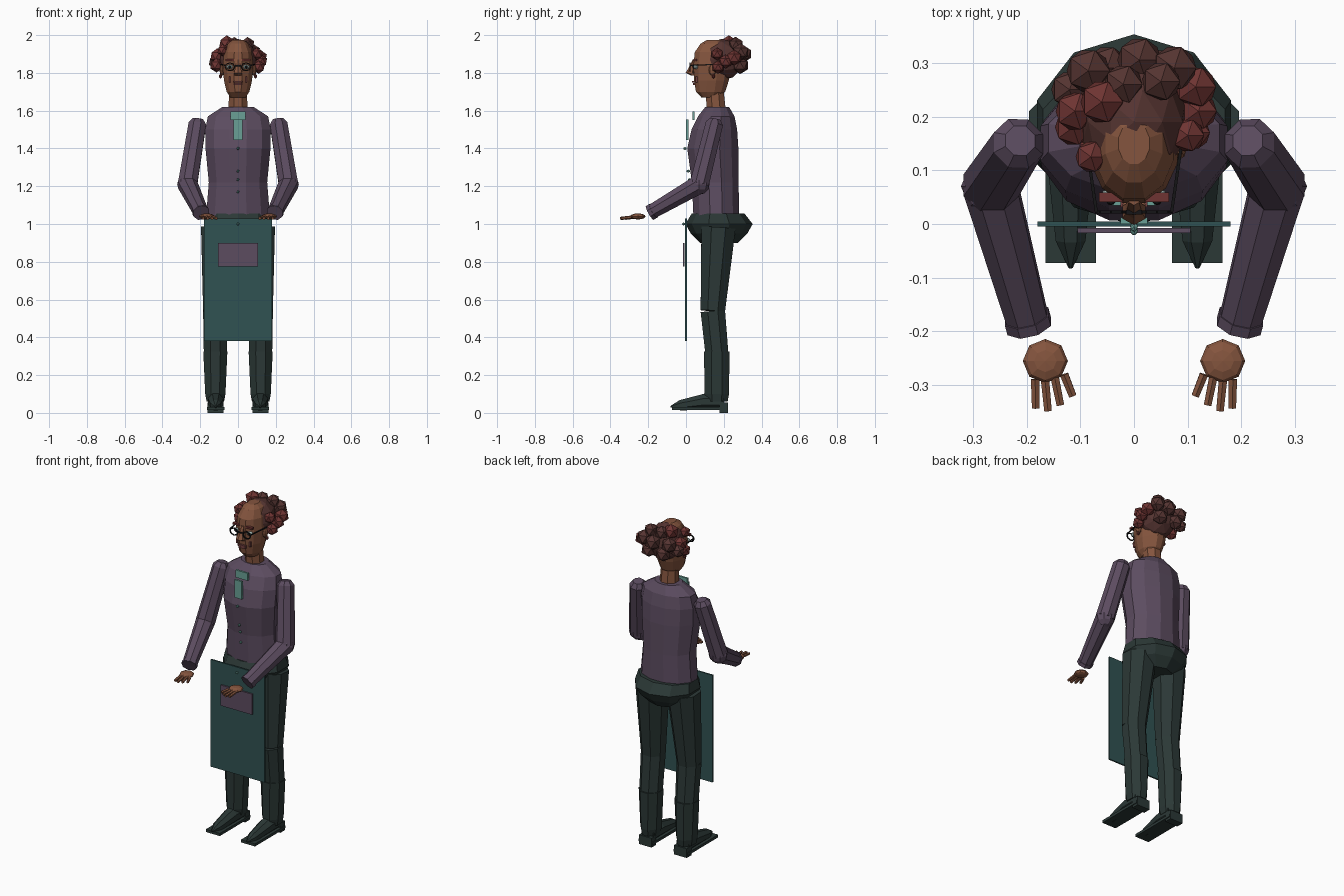
import bpy
import bmesh
import math
from mathutils import Vector, Matrix

default = bpy.data.objects.get("Cube")
if default:
    bpy.data.objects.remove(default, do_unlink=True)


def material(name, hex_colour):
    """Flat material from a hex colour, converted to linear values."""
    channels = [int(hex_colour[i:i + 2], 16) / 255 for i in (0, 2, 4)]
    colour = [((c + .055) / 1.055) ** 2.4 for c in channels] + [1]
    mat = bpy.data.materials.new(name)
    mat.use_nodes = True
    mat.diffuse_color = colour
    mat.node_tree.nodes["Principled BSDF"].inputs["Base Color"].default_value = colour
    return mat


skin = material("brown skin", "85553E")
shirt = material("plum shirt", "5C4C60")
trousers = material("dark green trousers", "2B3836")
apron = material("teal apron", "305252")
necktie = material("pale teal", "6AA096")
brown_hair = material("brown hair", "553431")
red_hair = material("red hair", "6E3432")
black = material("black frames", "151517")
lip = material("dull red lips", "744040")
eye_white = material("pale eye", "A4B8B4")


def finish(name, bm, mat):
    """Turn a bmesh into a flat shaded object."""
    bmesh.ops.recalc_face_normals(bm, faces=bm.faces)
    mesh = bpy.data.meshes.new(name)
    bm.to_mesh(mesh)
    bm.free()
    mesh.materials.append(mat)
    obj = bpy.data.objects.new(name, mesh)
    bpy.context.collection.objects.link(obj)
    return obj


def bridge(name, rings, mat):
    """Join rings of points into a closed skin with capped ends."""
    bm = bmesh.new()
    loops = [[bm.verts.new(point) for point in ring] for ring in rings]
    count = len(loops[0])
    for low, high in zip(loops, loops[1:]):
        for i in range(count):
            j = (i + 1) % count
            bm.faces.new((low[i], low[j], high[j], high[i]))
    bm.faces.new(loops[0])
    bm.faces.new(loops[-1])
    return finish(name, bm, mat)


def stack(name, levels, mat, sides=12, x=0):
    """Elliptical levels, each given as (y, z, half width, half depth)."""
    turns = [math.tau * (i + .5) / sides for i in range(sides)]
    rings = [[(x + rx * math.cos(a), y + ry * math.sin(a), z) for a in turns]
             for y, z, rx, ry in levels]
    return bridge(name, rings, mat)


def tube(name, path, radii, mat, sides=8):
    """Tapered limb that follows a path."""
    points = [Vector(p) for p in path]
    rings = []
    for i, point in enumerate(points):
        along = points[min(i + 1, len(points) - 1)] - points[max(i - 1, 0)]
        along.normalize()
        across = Vector((1, 0, 0))
        across = (across - along * across.dot(along)).normalized()
        other = along.cross(across)
        turns = [math.tau * (k + .5) / sides for k in range(sides)]
        rings.append([point + (across * math.cos(a) + other * math.sin(a)) * radii[i]
                      for a in turns])
    return bridge(name, rings, mat)


def box(name, centre, size, mat):
    bm = bmesh.new()
    place = Matrix.Translation(centre) @ Matrix.Diagonal((*size, 1))
    bmesh.ops.create_cube(bm, size=1, matrix=place)
    return finish(name, bm, mat)


def ball(name, centre, radii, mat, detail=None):
    """Icosphere when a detail is given, otherwise an eight sided sphere."""
    bm = bmesh.new()
    place = Matrix.Translation(centre) @ Matrix.Diagonal((*radii, 1))
    if detail:
        bmesh.ops.create_icosphere(bm, subdivisions=detail, radius=1, matrix=place)
    else:
        bmesh.ops.create_uvsphere(bm, u_segments=8, v_segments=6, radius=1, matrix=place)
    return finish(name, bm, mat)


# Torso, hips and neck
stack("torso", [(.16, 1.04, .175, .125), (.155, 1.22, .16, .128), (.142, 1.4, .178, .14),
                (.15, 1.5, .18, .125), (.16, 1.57, .165, .1), (.165, 1.62, .085, .065)], shirt)
stack("hips", [(.175, .9, .1, .1), (.175, .95, .165, .15),
               (.175, 1, .19, .178), (.17, 1.055, .178, .14)], trousers, 10)
stack("neck", [(.16, 1.6, .055, .055), (.15, 1.73, .05, .05)], skin, 8)

# Apron with pocket, tie and buttons
box("apron", (0, 0, .705), (.36, .009, .65), apron)
box("apron_pocket", (0, -.012, .837), (.21, .009, .125), shirt)
box("tie_knot", (0, .04, 1.573), (.08, .012, .045), necktie)
box("tie_blade", (0, .006, 1.5), (.05, .012, .108), necktie)
for height, depth in ((1.4, -.005), (1.28, .012), (1.235, .02), (1.17, .025), (1, -.012)):
    ball("button", (0, depth, height), (.008, .01, .008), necktie, 1)

# Head, face centre and scalp
stack("head", [(.13, 1.67, .042, .05), (.13, 1.7, .062, .08), (.135, 1.76, .077, .095),
               (.14, 1.84, .084, .104), (.145, 1.91, .076, .102),
               (.15, 1.955, .055, .075), (.15, 1.975, .03, .04)], skin)
stack("nose", [(.045, 1.785, .02, .016), (.022, 1.8, .025, .024),
               (.028, 1.82, .018, .018), (.045, 1.87, .011, .01)], skin, 6)
box("upper_lip", (0, .04, 1.753), (.05, .016, .009), lip)
box("lower_lip", (0, .044, 1.741), (.044, .016, .01), lip)
box("glasses_bridge", (0, .022, 1.838), (.03, .008, .006), black)
ball("scalp", (0, .19, 1.87), (.1, .115, .11), brown_hair, 2)

# Hair curls as (x, y, z, radius)
red_curls = [(-.06, .227, 1.955, .044), (.115, .255, 1.88, .042), (.12, .21, 1.86, .038),
             (.1, .165, 1.9, .034), (.11, .17, 1.83, .035), (-.08, .125, 1.92, .032),
             (-.11, .21, 1.89, .04), (-.113, .18, 1.84, .038)]
brown_curls = [(-.085, .285, 1.9, .045), (.01, .305, 1.9, .046), (.075, .29, 1.91, .046),
               (-.12, .25, 1.86, .038), (-.05, .29, 1.84, .045), (.05, .285, 1.84, .045),
               (.05, .265, 1.95, .04), (-.02, .26, 1.95, .04)]
for curls, mat in ((red_curls, red_hair), (brown_curls, brown_hair)):
    for x, y, z, r in curls:
        ball("hair_curl", (x, y, z), (r, r, r), mat, 1)

for side, s in (("left", 1), ("right", -1)):
    # Eye, brow, glasses, ear and cheek line
    ball(side + "_eye", (s * .043, .052, 1.832), (.02, .014, .012), eye_white)
    ball(side + "_pupil", (s * .043, .041, 1.832), (.008, .006, .009), black)
    box(side + "_brow", (s * .043, .05, 1.868), (.045, .018, .011), red_hair)
    rim = [(s * .043 + .026 * math.cos(a), .022, 1.832 + .021 * math.sin(a))
           for a in (math.tau * i / 8 for i in range(9))]
    for start, end in zip(rim, rim[1:]):
        tube(side + "_glasses_rim", (start, end), (.004, .004), black, 4)
    tube(side + "_glasses_arm", ((s * .07, .022, 1.84), (s * .09, .16, 1.845)),
         (.004, .004), black, 4)
    ball(side + "_ear", (s * .084, .14, 1.815), (.014, .02, .03), skin)
    ball(side + "_earring", (s * .093, .145, 1.782), (.01, .01, .012), red_hair, 1)
    box(side + "_cheek_line", (s * .044, .056, 1.765), (.009, .012, .03), lip)

    # Sleeve, cuff and hand
    shoulder, elbow, wrist = (s * .215, .15, 1.53), (s * .267, .07, 1.21), (s * .195, -.19, 1.06)
    tube(side + "_upper_sleeve", ((s * .212, .155, 1.555), shoulder, elbow),
         (.03, .05, .055), shirt)
    ball(side + "_elbow", elbow, (.055, .055, .055), shirt)
    tube(side + "_forearm_sleeve", (elbow, wrist), (.054, .041), shirt)
    tube(side + "_cuff", ((s * .2, -.172, 1.07), wrist), (.045, .045), shirt)
    ball(side + "_palm", (s * .165, -.255, 1.04), (.042, .041, .016), skin)
    for i in range(4):
        base = (s * (.13 + .018 * i), -.28 - .003 * i, 1.036)
        tip = (s * (.114 + .023 * i), (-.32, -.337, -.348, -.343)[i], 1.03)
        tube(side + "_finger", (base, tip), (.009, .008), skin, 6)

    # Trouser leg
    hip, knee, shin = (s * .105, .172, .98), (s * .12, .142, .54), (s * .12, .163, .32)
    tube(side + "_thigh", (hip, knee), (.098, .07), trousers)
    tube(side + "_calf", (knee, shin), (.07, .066), trousers)
    stack(side + "_trouser_cuff", [(.163, .06, .05, .062), (.163, .1, .058, .07),
                                   (.163, .325, .069, .073)], trousers, 8, s * .12)

    # Pointed shoe with sole and heel
    tube(side + "_shoe", ((s * .118, .2, .06), (s * .118, .1, .06), (s * .118, -.03, .04),
                          (s * .118, -.082, .033)), (.045, .045, .03, .004), trousers)
    box(side + "_sole", (s * .118, .073, .022), (.094, .292, .016), trousers)
    box(side + "_heel", (s * .118, .2, .028), (.085, .045, .056), trousers)
